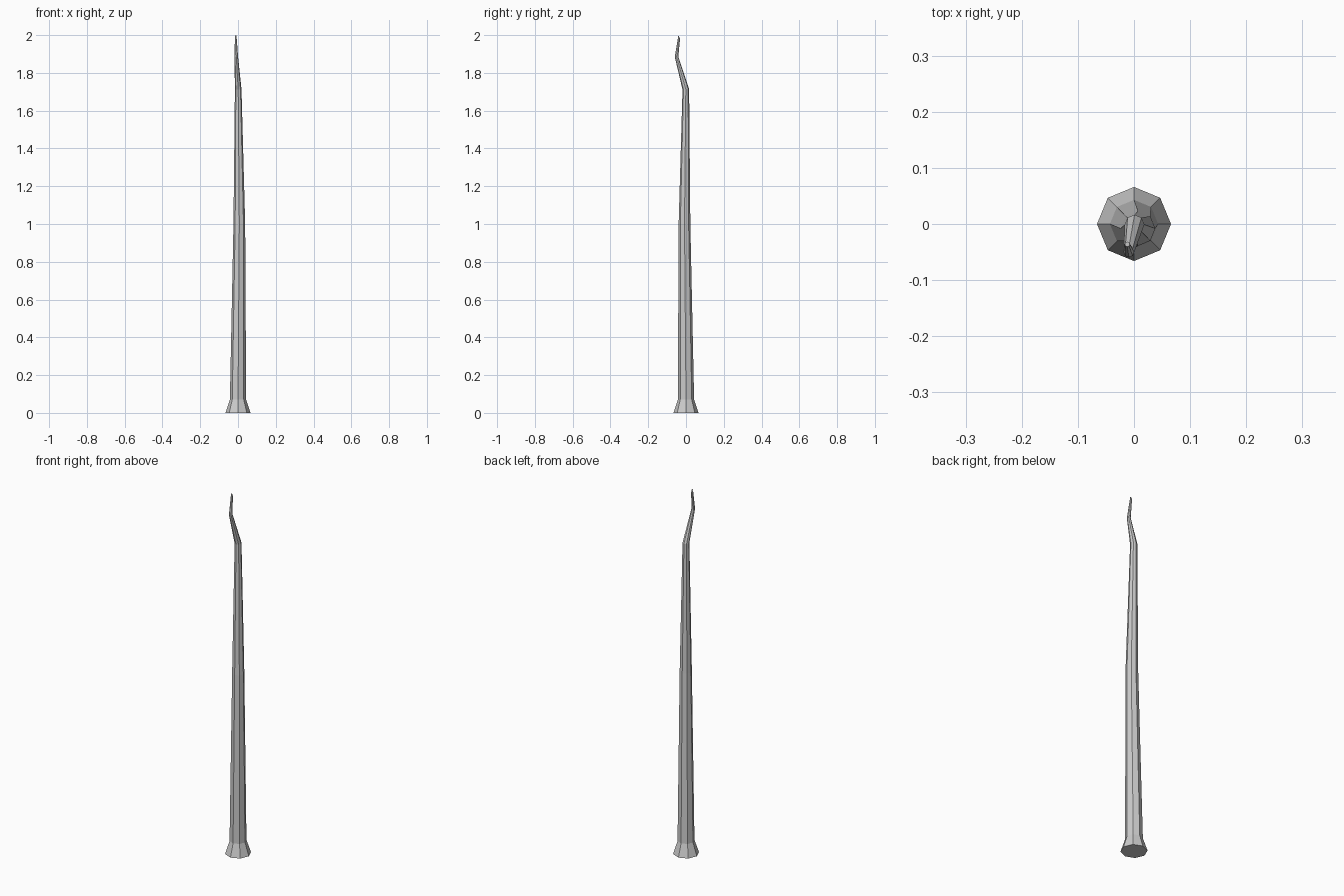
import bpy, bmesh
from math import cos, sin, pi

if "Cube" in bpy.data.objects:
    bpy.data.objects.remove(bpy.data.objects["Cube"])

SIDES = 8
# centre x, centre y, height, radius, tilt (height change per unit y)
RINGS = [
    (0, 0, 0, 0.066, 0),
    (0, 0, 0.07, 0.043, 0),
    (0.007, -0.008, 1.0, 0.031, 0),
    (0.001, -0.001, 1.713, 0.0175, 0.1),
    (-0.009, -0.050, 1.885, 0.0095, 0),
    (-0.012, -0.036, 1.99, 0.0045, -2.0),
]

# Crooked tapering spike with a flared foot
bm = bmesh.new()
loops = []
for cx, cy, z, r, tilt in RINGS:
    loop = []
    for i in range(SIDES):
        a = 2 * pi * i / SIDES
        dy = r * sin(a)
        loop.append(bm.verts.new((cx + r * cos(a), cy + dy, z + tilt * dy)))
    loops.append(loop)
for low, high in zip(loops, loops[1:]):
    for i in range(SIDES):
        j = (i + 1) % SIDES
        bm.faces.new((low[i], low[j], high[j], high[i]))

# End caps
bm.faces.new(loops[0][::-1])
bm.faces.new(loops[-1])
bmesh.ops.recalc_face_normals(bm, faces=bm.faces)

mesh = bpy.data.meshes.new("crooked_spike")
bm.to_mesh(mesh)
bm.free()
bpy.context.collection.objects.link(bpy.data.objects.new("crooked_spike", mesh))
